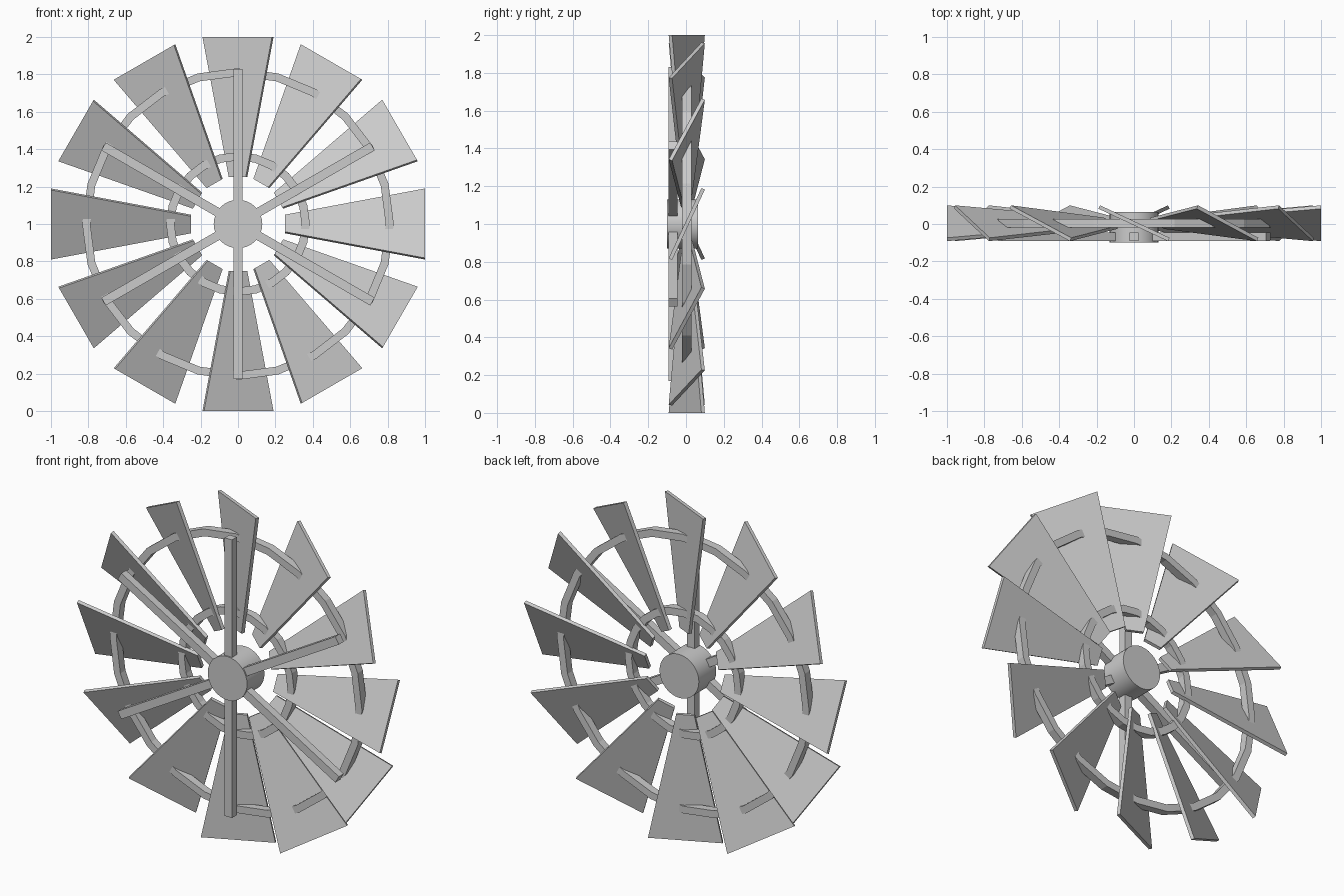
import bpy
import bmesh
from math import radians, sin, cos, pi
from mathutils import Matrix, Vector

if "Cube" in bpy.data.objects:
    bpy.data.objects.remove(bpy.data.objects["Cube"])

metal = bpy.data.materials.new("grey metal")
metal.use_nodes = True
GREY = (0.6, 0.6, 0.6, 1)
metal.diffuse_color = GREY
metal.node_tree.nodes["Principled BSDF"].inputs["Base Color"].default_value = GREY

AXLE = Vector((0, 0, 1))
MID_Y = 0.004


def finish(name, bm):
    bmesh.ops.recalc_face_normals(bm, faces=bm.faces[:])
    mesh = bpy.data.meshes.new(name)
    bm.to_mesh(mesh)
    bm.free()
    mesh.materials.append(metal)
    obj = bpy.data.objects.new(name, mesh)
    obj.location = AXLE
    bpy.context.collection.objects.link(obj)
    return obj


def box(bm, low, high):
    """Axis-aligned box; returns its vertices."""
    low, high = Vector(low), Vector(high)
    verts = bmesh.ops.create_cube(bm, size=1)["verts"]
    for v in verts:
        v.co = (low + high) / 2 + v.co * (high - low)
    return verts


def blade(name, angle):
    """Tapered vane, pitched about its own length, then turned round the axle."""
    bm = bmesh.new()
    inner, outer = 0.25, 1.0
    for v in box(bm, (-1, -0.01, inner), (1, 0.01, outer)):
        v.co.x *= 0.205 if v.co.z > 0.5 else 0.05
    turn = Matrix.Rotation(angle, 4, "Y") @ Matrix.Translation((0, MID_Y, 0))
    bm.transform(turn @ Matrix.Rotation(radians(-25), 4, "Z"))
    finish(name, bm)


def spoke(name, angle):
    bm = bmesh.new()
    box(bm, (-0.024, -0.092, 0.05), (0.024, -0.046, 0.83))
    bm.transform(Matrix.Rotation(angle, 4, "Y"))
    finish(name, bm)


def ring(name, inner, outer, sides):
    """Square-section hoop around the axle."""
    bm = bmesh.new()
    section = [(inner, -0.024), (outer, -0.024), (outer, 0.024), (inner, 0.024)]
    loops = []
    for i in range(sides):
        a = 2 * pi * i / sides
        loops.append([bm.verts.new((r * sin(a), y + MID_Y, r * cos(a))) for r, y in section])
    for i, a in enumerate(loops):
        b = loops[(i + 1) % sides]
        for j in range(4):
            k = (j + 1) % 4
            bm.faces.new((a[j], a[k], b[k], b[j]))
    finish(name, bm)


# Vanes and spokes
for i in range(12):
    blade(f"blade_{i + 1}", i * pi / 6)
for i in range(6):
    spoke(f"spoke_{i + 1}", i * pi / 3)

# Hoops joining the vanes
ring("outer_ring", 0.79, 0.833, 24)
ring("inner_ring", 0.34, 0.384, 24)

# Hub
bm = bmesh.new()
bmesh.ops.create_cone(bm, cap_ends=True, segments=32, radius1=0.13, radius2=0.13, depth=0.164)
bm.transform(Matrix.Translation((0, -0.0177, 0)) @ Matrix.Rotation(pi / 2, 4, "X"))
hub = finish("hub", bm)
bpy.context.view_layer.objects.active = hub
hub.select_set(True)
bpy.ops.object.shade_smooth_by_angle(angle=radians(30))
